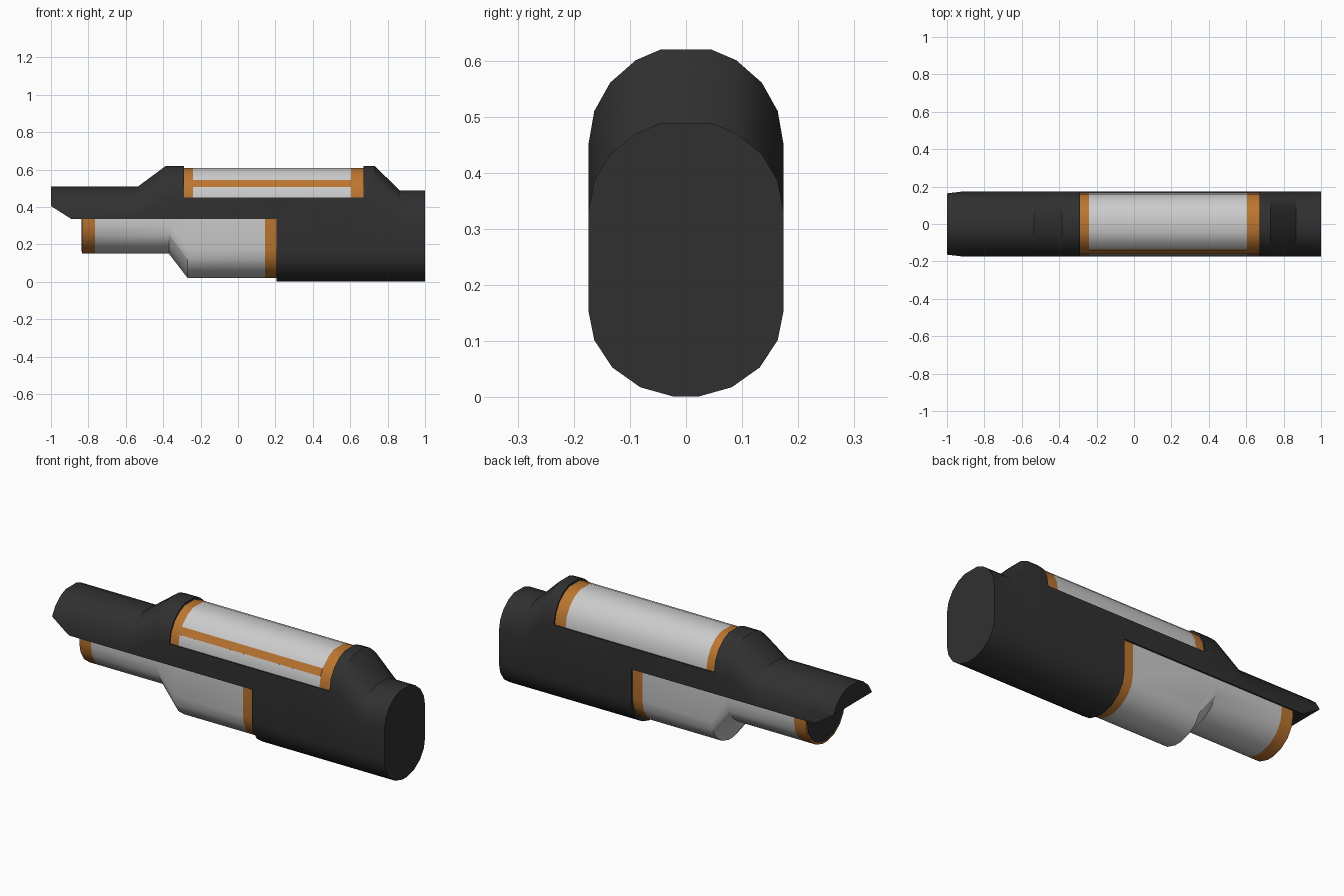
import bpy, bmesh
from math import sin, cos, radians

if "Cube" in bpy.data.objects:
    bpy.data.objects.remove(bpy.data.objects["Cube"])

BOTTOM = [radians(a) for a in (0, 20, 41, 62, 83)]
TOP = [radians(a) for a in (0, 20, 39, 59, 75)]


def material(name, rgb):
    m = bpy.data.materials.new(name)
    m.diffuse_color = (*rgb, 1)
    m.use_nodes = True
    m.node_tree.nodes["Principled BSDF"].inputs["Base Color"].default_value = m.diffuse_color
    return m


DARK = material("dark_casing", (0.03, 0.03, 0.03))
ORANGE = material("orange_trim", (0.50, 0.18, 0.03))
GREY = None


def section(w, zb, hb, zt, ht):
    """Rounded slot in y-z: bottom arc of height hb below zb, top arc of height ht above zt."""
    low = [(w * cos(a), zb - hb * sin(a)) for a in BOTTOM]
    high = [(w * cos(a), zt + ht * sin(a)) for a in TOP]
    return (low + [(-y, z) for y, z in reversed(low)]
            + [(-y, z) for y, z in high] + list(reversed(high)))


def loft(name, rings, mat, cut=None):
    """Skin a list of (x, outline) rings and cap both ends."""
    bm = bmesh.new()
    rows = [[bm.verts.new((x, y, z)) for y, z in pts] for x, pts in rings]
    n = len(rows[0])
    for a, b in zip(rows, rows[1:]):
        for i in range(n):
            j = (i + 1) % n
            bm.faces.new((a[i], a[j], b[j], b[i]))
    bm.faces.new(rows[0])
    bm.faces.new(rows[-1])
    bmesh.ops.remove_doubles(bm, verts=bm.verts[:], dist=1e-5)
    bmesh.ops.dissolve_degenerate(bm, dist=1e-5, edges=bm.edges[:])
    if cut:
        geom = bm.verts[:] + bm.edges[:] + bm.faces[:]
        bmesh.ops.bisect_plane(bm, geom=geom, plane_co=cut[0], plane_no=cut[1], clear_outer=True)
        bmesh.ops.holes_fill(bm, edges=[e for e in bm.edges if e.is_boundary], sides=0)
    bmesh.ops.recalc_face_normals(bm, faces=bm.faces[:])
    me = bpy.data.meshes.new(name)
    bm.to_mesh(me)
    bm.free()
    ob = bpy.data.objects.new(name, me)
    bpy.context.collection.objects.link(ob)
    if mat:
        me.materials.append(mat)
    bpy.ops.object.select_all(action='DESELECT')
    ob.select_set(True)
    bpy.context.view_layer.objects.active = ob
    bpy.ops.object.shade_smooth_by_angle(angle=radians(28))
    return ob


# Dark casing: barrel, front collar, window tray, rear collar and deep rear body
W = 0.174
flat, deep = (0.335, 0.0), (0.155, 0.155)
barrel, collar, tray, rear = (0.35, 0.165), (0.45, 0.176), (0.45, 0.0), (0.33, 0.164)
stations = [(-1.0, flat, barrel), (-0.535, flat, barrel),
            (-0.385, flat, collar), (-0.29, flat, collar), (-0.29, flat, tray),
            (0.205, flat, tray), (0.205, deep, tray), (0.67, deep, tray),
            (0.67, deep, collar), (0.73, deep, collar),
            (0.865, deep, rear), (1.0, deep, rear)]
loft("casing", [(x, section(W, *b, *t)) for x, b, t in stations], DARK,
     cut=((-0.89, 0, 0.335), (-0.07, 0, -0.11)))

# Upper grey window with an orange band at each end
win = section(0.167, 0.44, 0, 0.45, 0.165)
for name, x0, x1, mat in (("window_band_front", -0.29, -0.24, ORANGE),
                          ("window", -0.24, 0.605, GREY),
                          ("window_band_rear", 0.605, 0.67, ORANGE)):
    loft(name, [(x0, win), (x1, win)], mat)

# Orange stripe lying on one facet of the front side
p = [(-0.167 * cos(a), 0.45 + 0.165 * sin(a)) for a in TOP[1:3]]
q = tuple(p[0][k] + 0.75 * (p[1][k] - p[0][k]) for k in (0, 1))
strip = [p[0], q] + [(y - 0.0025, z + 0.0015) for y, z in (q, p[0])]
loft("window_stripe", [(-0.24, strip), (0.605, strip)], ORANGE)

# Lower grey housing: shallow nose stepping down to a deep rear, with orange bands
def lower(z, w=0.166, h=0.155):
    return section(w, z, h, 0.337, 0)

loft("nose_band", [(-0.835, lower(0.305)), (-0.765, lower(0.305))], ORANGE)
loft("lower_housing", [(-0.765, lower(0.305)), (-0.37, lower(0.305)),
                       (-0.27, lower(0.175)), (0.145, lower(0.175))], GREY)
loft("lower_band", [(0.145, lower(0.175)), (0.206, lower(0.175))], ORANGE)

# Dark plug in the open nose
plug = lower(0.305, 0.155, 0.145)
loft("nose_plug", [(-0.837, plug), (-0.82, plug)], DARK)
